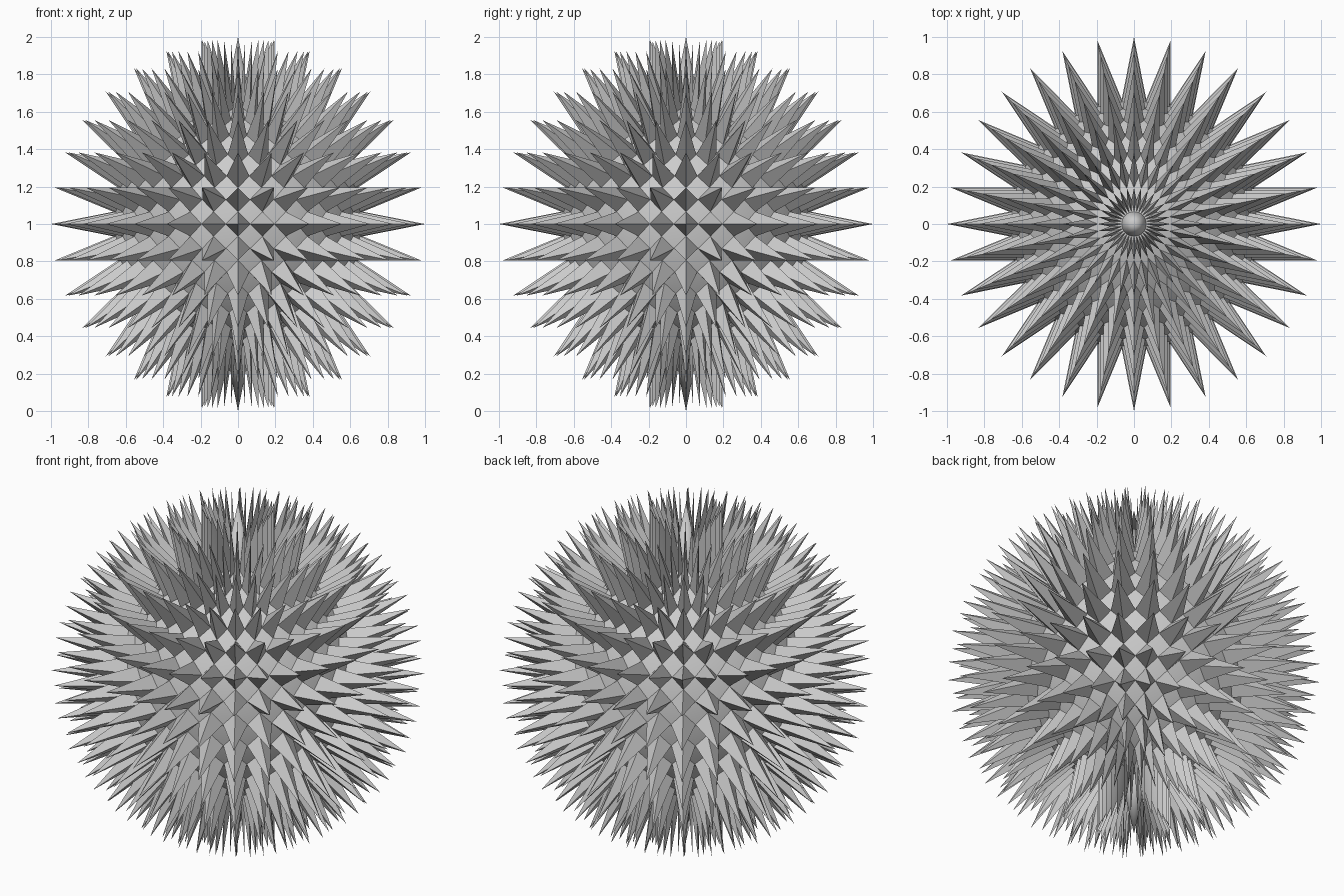
import bpy, bmesh
from math import pi, atan2, asin

if "Cube" in bpy.data.objects:
    bpy.data.objects.remove(bpy.data.objects["Cube"])

CORE = 0.67      # radius of the inner ball
STEP = pi / 32   # angle between grid lines

me = bpy.data.meshes.new("spiky_ball")
bm = bmesh.new()

# Inner ball
bmesh.ops.create_uvsphere(bm, u_segments=64, v_segments=32, radius=CORE)


def is_tip(co):
    """Every second vertex in both directions, and both poles."""
    n = co.normalized()
    if abs(n.z) > 0.9999:
        return True
    lon = round(atan2(n.y, n.x) / STEP)
    lat = round(asin(n.z) / STEP)
    return lon % 2 == 0 and lat % 2 == 0


# Split each quad across the foot of its spike
tips = {v for v in bm.verts if is_tip(v.co)}
for f in [f for f in bm.faces if len(f.verts) == 4]:
    vs = list(f.verts)
    i = next((k for k, v in enumerate(vs) if v in tips), None)
    if i is not None:
        bmesh.utils.face_split(f, vs[i - 1], vs[(i + 1) % 4])

# Pull the spikes out
for v in tips:
    v.co = v.co.normalized()
for v in bm.verts:
    v.co.z += 1

bmesh.ops.recalc_face_normals(bm, faces=bm.faces)
bm.to_mesh(me)
bm.free()

ball = bpy.data.objects.new("spiky_ball", me)
bpy.context.collection.objects.link(ball)
bpy.context.view_layer.objects.active = ball
ball.select_set(True)
bpy.ops.object.shade_smooth_by_angle(angle=pi / 6)
